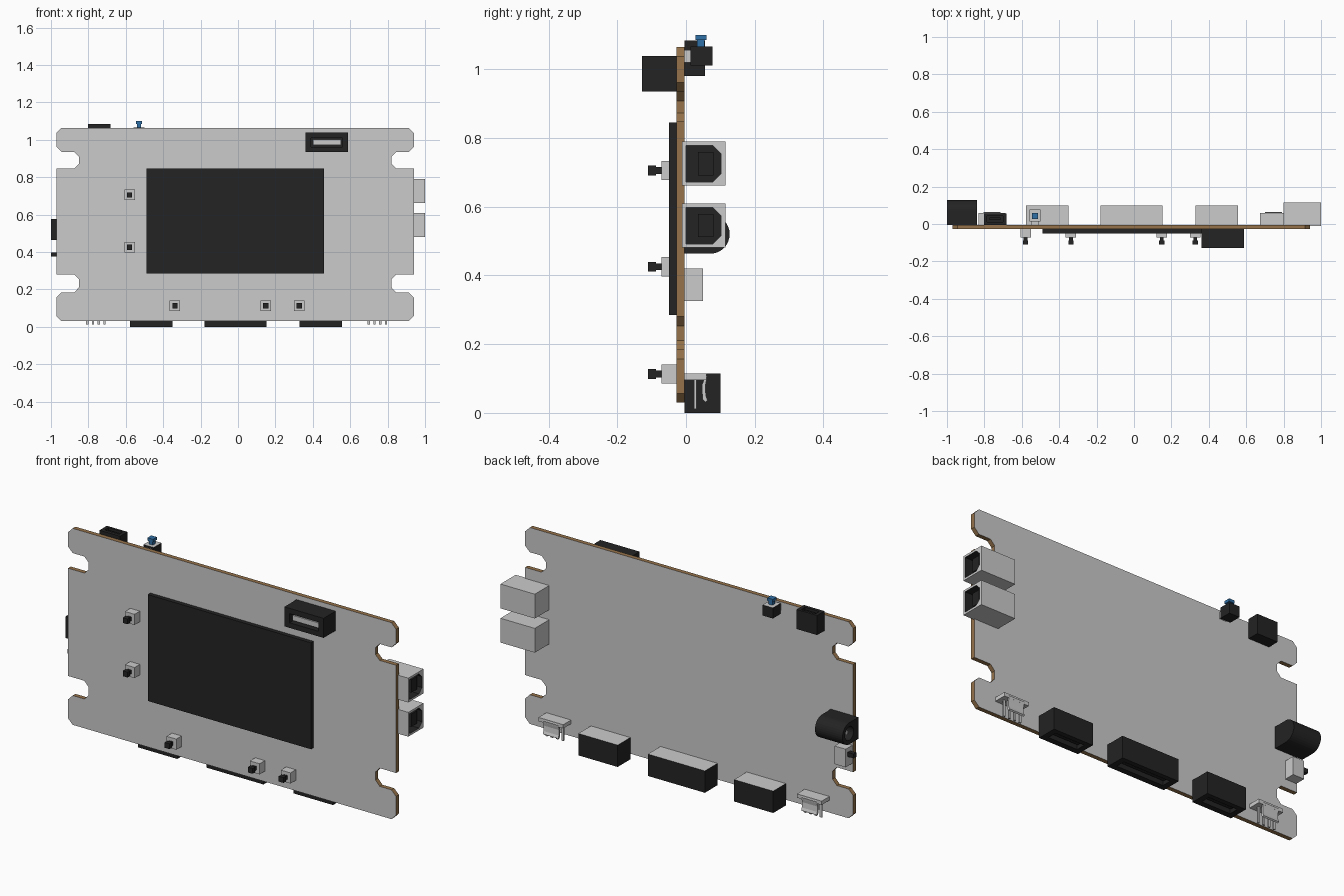
import bpy, bmesh, math
from mathutils import Vector

if "Cube" in bpy.data.objects:
    bpy.data.objects.remove(bpy.data.objects["Cube"])


def material(name, rgb):
    m = bpy.data.materials.new(name)
    m.diffuse_color = (*rgb, 1)
    m.use_nodes = True
    m.node_tree.nodes["Principled BSDF"].inputs["Base Color"].default_value = m.diffuse_color
    return m


BLACK = material("black_plastic", (0.017, 0.017, 0.017))
BROWN = material("board_edge", (0.30, 0.17, 0.07))
BLUE = material("blue_plastic", (0.03, 0.16, 0.38))


def prism(name, pts, axis, a, b, mat=None, grey_dirs=()):
    """Extrude a 2D profile along axis from a to b; faces along grey_dirs stay grey."""
    place = {'X': lambda p, t: (t, p[0], p[1]),
             'Y': lambda p, t: (p[0], t, p[1]),
             'Z': lambda p, t: (p[0], p[1], t)}[axis]
    bm = bmesh.new()
    face = bm.faces.new([bm.verts.new(place(p, a)) for p in pts])
    res = bmesh.ops.extrude_face_region(bm, geom=[face], use_keep_orig=True)
    move = Vector(place((0, 0), b - a))
    bmesh.ops.translate(bm, vec=move, verts=[g for g in res['geom'] if isinstance(g, bmesh.types.BMVert)])
    bmesh.ops.recalc_face_normals(bm, faces=bm.faces)
    bm.normal_update()
    for f in bm.faces:
        if any(f.normal.dot(Vector(d)) > 0.99 for d in grey_dirs):
            f.material_index = 1
    me = bpy.data.meshes.new(name)
    bm.to_mesh(me)
    bm.free()
    if mat:
        me.materials.append(mat)
        if grey_dirs:
            me.materials.append(None)
    ob = bpy.data.objects.new(name, me)
    bpy.context.collection.objects.link(ob)
    return ob


def rect(u0, u1, v0, v1):
    return [(u0, v0), (u1, v0), (u1, v1), (u0, v1)]


def box(name, x, y, z, mat=None, grey_dirs=()):
    return prism(name, rect(*x, *y), 'Z', *z, mat, grey_dirs)


def arc(cu, cv, r, a0, a1, n):
    return [(cu + r * math.cos(math.radians(a0 + (a1 - a0) * i / n)),
             cv + r * math.sin(math.radians(a0 + (a1 - a0) * i / n))) for i in range(n + 1)]


def cut(ob, cutter):
    """Hollow ob with the cutter, then drop the cutter."""
    cutter.hide_render = True
    mod = ob.modifiers.new("socket", 'BOOLEAN')
    mod.operation = 'DIFFERENCE'
    mod.solver = 'EXACT'
    mod.material_mode = 'TRANSFER'
    mod.object = cutter
    bpy.context.view_layer.objects.active = ob
    bpy.ops.object.modifier_apply(modifier=mod.name)
    bpy.data.objects.remove(cutter)


# Circuit board with chamfered corners and two notches per side
half, c, mid = 0.955, 0.027, -0.015
side = [(half - c, 0.03), (half, 0.03 + c), (half, 0.157), (half - c, 0.184),
        (half - 0.095, 0.184), (half - 0.12, 0.211), (half - 0.12, 0.253), (half - 0.095, 0.28),
        (half, 0.28), (half, 0.847), (half - 0.095, 0.847), (half - 0.12, 0.872),
        (half - 0.12, 0.908), (half - 0.095, 0.934), (half - c, 0.934), (half, 0.961),
        (half, 1.064 - c), (half - c, 1.064)]
outline = [(mid + x, z) for x, z in side] + [(mid - x, z) for x, z in reversed(side)]
prism("circuit_board", outline, 'Y', -0.028, -0.005, BROWN, [(0, 1, 0), (0, -1, 0)])

# Display
box("screen", (-0.49, 0.46), (-0.05, -0.028), (0.285, 0.845), BLACK)

# Front push buttons
for i, (x, z) in enumerate([(-0.58, 0.705), (-0.58, 0.425), (-0.337, 0.113), (0.148, 0.113), (0.328, 0.113)]):
    for part, h, y, mat in [("base", 0.028, (-0.072, -0.028), None),
                            ("stem", 0.010, (-0.088, -0.072), BLACK),
                            ("cap", 0.014, (-0.110, -0.088), BLACK)]:
        box(f"button_{part}_{i}", (x - h, x + h), y, (z - h, z + h), mat)

# Front socket with grey tongue
s = box("front_socket", (0.36, 0.588), (-0.128, -0.028), (0.935, 1.038), BLACK)
cut(s, box("cutter", (0.39, 0.558), (-0.2, -0.05), (0.962, 1.01), BLACK))
box("front_socket_tongue", (0.40, 0.55), (-0.118, -0.05), (0.973, 1.0))

# Two square side sockets with chamfered openings
for i, z in enumerate((0.725, 0.545)):
    s = box(f"side_socket_{i}", (0.80, 1.0), (-0.012, 0.115), (z - 0.064, z + 0.064))
    hole = [(0.0, z - 0.053), (0.078, z - 0.053), (0.102, z - 0.029),
            (0.102, z + 0.029), (0.078, z + 0.053), (0.0, z + 0.053)]
    cut(s, prism("cutter", hole, 'X', 0.87, 1.1, BLACK))
    box(f"side_socket_tongue_{i}", (0.86, 0.985), (0.035, 0.08), (z - 0.034, z + 0.034), BLACK)

# Bottom sockets, open downwards, grey on top
for i, (x0, x1) in enumerate([(-0.578, -0.35), (-0.18, 0.152), (0.328, 0.557)]):
    s = box(f"bottom_socket_{i}", (x0, x1), (-0.005, 0.1), (0, 0.115), BLACK, [(0, 0, 1)])
    cut(s, box("cutter", (x0 + 0.03, x1 - 0.03), (0.025, 0.075), (-0.1, 0.07), BLACK))
    box(f"bottom_socket_tongue_{i}", (x0 + 0.04, x1 - 0.04), (0.042, 0.058), (0.012, 0.07), BLACK)

# Four-pin headers with curved latch
latch = [(0.058, 0.112), (0.046, 0.08), (0.048, 0.04), (0.056, 0.031),
         (0.063, 0.036), (0.058, 0.05), (0.056, 0.078), (0.062, 0.105)]
for i, x in enumerate((-0.76, 0.745)):
    box(f"header_plate_{i}", (x - 0.072, x + 0.072), (-0.005, 0.06), (0.095, 0.115))
    prism(f"header_latch_{i}", latch, 'X', x - 0.045, x + 0.045)
    for k in range(4):
        px = x + (k - 1.5) * 0.031
        box(f"header_pin_{i}_{k}", (px - 0.006, px + 0.006), (0.023, 0.031), (0.012, 0.1))

# Small top socket
s = box("top_socket", (-0.803, -0.683), (-0.005, 0.056), (0.98, 1.083), BLACK)
cut(s, box("cutter", (-0.785, -0.701), (0.012, 0.044), (1.02, 1.2), BLACK))
box("top_socket_tongue", (-0.772, -0.714), (0.022, 0.034), (1.02, 1.075), BLACK)

# Blue top button
bx, by = -0.53, 0.043
box("top_button_foot", (bx - 0.02, bx + 0.02), (-0.005, 0.013), (1.02, 1.055))
box("top_button_body", (bx - 0.03, bx + 0.03), (0.013, 0.077), (1.01, 1.066), BLACK, [(0, 0, 1)])
box("top_button_stem", (bx - 0.011, bx + 0.011), (by - 0.011, by + 0.011), (1.066, 1.085), BLUE)
box("top_button_cap", (bx - 0.016, bx + 0.016), (by - 0.016, by + 0.016), (1.085, 1.1), BLUE)

# Round side jack: block against the board with a half-round back
jz, jy, r = 0.52, 0.07, 0.057
jack = prism("round_jack", [(-0.005, jz - r)] + arc(jy, jz, r, -90, 90, 16) + [(-0.005, jz + r)],
             'X', -1.0, -0.84, BLACK)
cut(jack, prism("cutter", arc(jy, jz, 0.036, 0, 345, 23), 'X', -1.1, -0.88, BLACK))
prism("jack_pin", arc(jy, jz, 0.012, 0, 330, 11), 'X', -0.985, -0.88)

# Slide switch below the jack
box("switch_body", (-0.965, -0.90), (-0.005, 0.05), (0.325, 0.42))
box("switch_lever", (-1.0, -0.965), (0.012, 0.034), (0.375, 0.398), BLACK)
